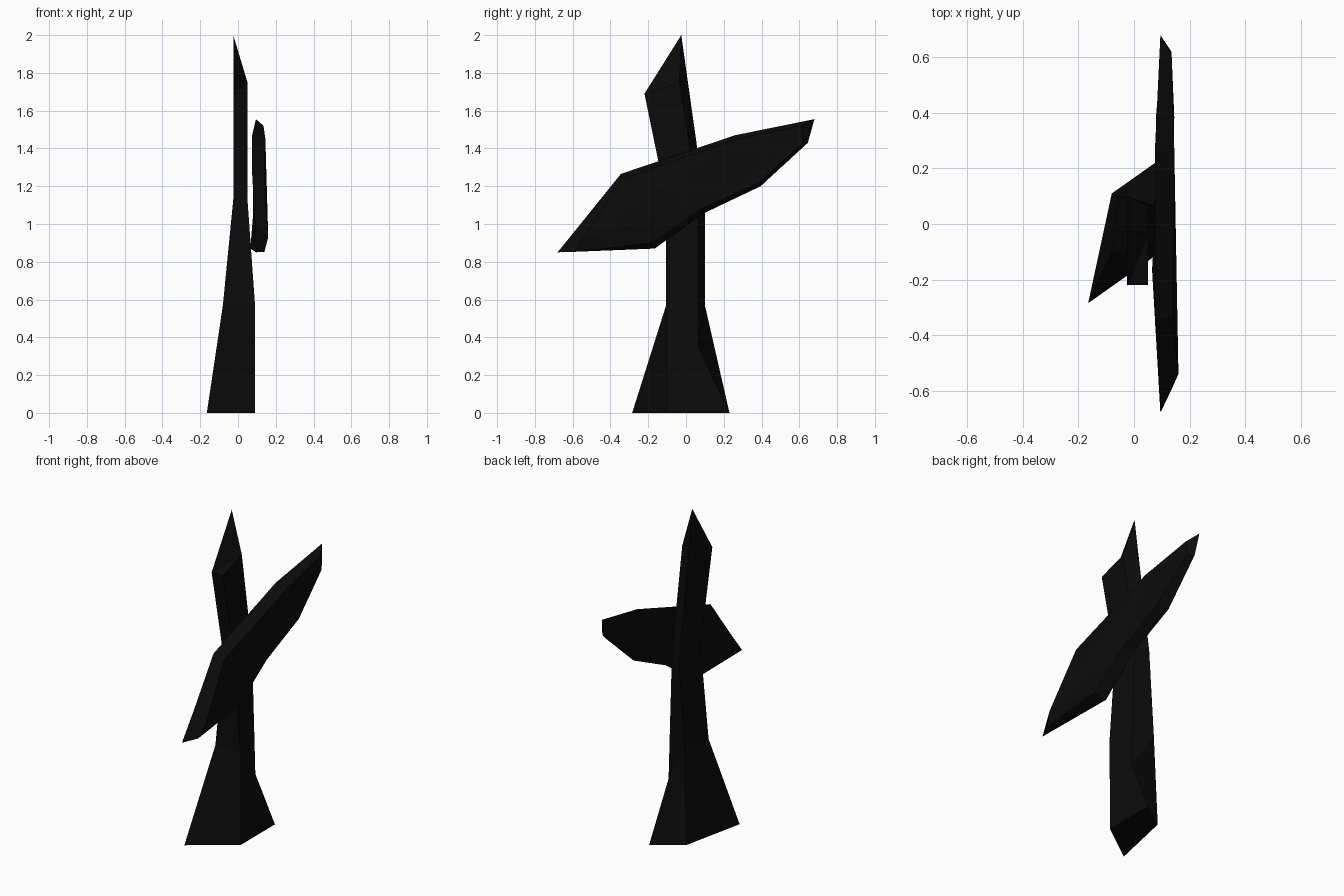
import bpy, bmesh

if "Cube" in bpy.data.objects:
    bpy.data.objects.remove(bpy.data.objects["Cube"])

black = bpy.data.materials.new("charred_black")
black.diffuse_color = (0.0035, 0.0035, 0.0035, 1)
black.use_nodes = True
black.node_tree.nodes["Principled BSDF"].inputs["Base Color"].default_value = black.diffuse_color


def loft(name, rings):
    """Join equal-sized closed rings with quads and cap both ends."""
    bm = bmesh.new()
    loops = [[bm.verts.new(p) for p in ring] for ring in rings]
    n = len(loops[0])
    for a, b in zip(loops, loops[1:]):
        for i in range(n):
            j = (i + 1) % n
            bm.faces.new((a[i], a[j], b[j], b[i]))
    caps = [bm.faces.new(loops[0][::-1]), bm.faces.new(loops[-1])]
    bmesh.ops.triangulate(bm, faces=caps)
    bmesh.ops.recalc_face_normals(bm, faces=bm.faces)
    mesh = bpy.data.meshes.new(name)
    bm.to_mesh(mesh)
    bm.free()
    mesh.materials.append(black)
    obj = bpy.data.objects.new(name, mesh)
    bpy.context.collection.objects.link(obj)
    return obj


# Upright post: skewed flared foot, straight shaft, leaning splintered top
loft("post", [
    [(-.165, -.285, 0), (.09, -.10, 0), (.09, .23, 0), (-.08, .11, 0)],
    [(-.08, -.105, .57), (.09, -.105, .57), (.073, .065, .35), (-.06, .10, .57)],
    [(-.025, -.105, 1.13), (.05, -.105, 1.13), (.05, .065, 1.13), (-.025, .102, 1.10)],
    [(-.025, -.22, 1.69), (.05, -.22, 1.69), (.05, -.035, 1.75), (-.025, -.025, 2.0)],
])

# Tilted cross plank: outline points as (y, z, x) on the back and front
outline = [
    ((-.68, .85, .095), (-.585, .853, .14)),
    ((-.56, .998, .09), (-.54, .93, .16)),
    ((-.345, 1.265, .075), (-.335, 1.24, .14)),
    ((.26, 1.47, .075), (.27, 1.45, .145)),
    ((.68, 1.555, .095), (.61, 1.52, .135)),
    ((.645, 1.43, .10), (.62, 1.43, .135)),
    ((.395, 1.20, .08), (.385, 1.22, .145)),
    ((.08, 1.05, .08), (.08, 1.08, .138)),
    ((-.165, .87, .065), (-.18, .90, .135)),
]
loft("cross_plank", [[(x, y, z) for y, z, x in side] for side in zip(*outline)])
